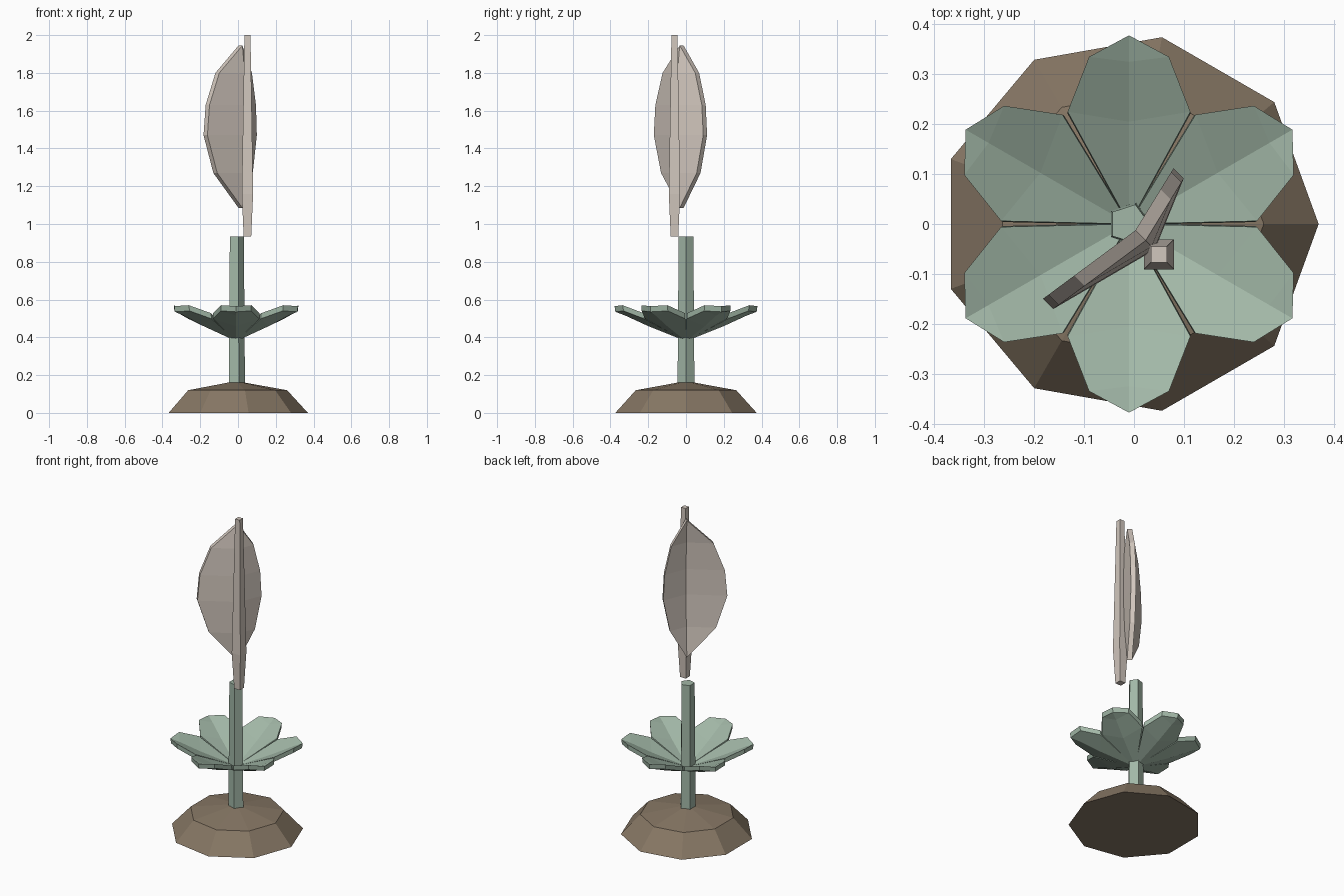
import bpy, math
from mathutils import Vector, Matrix

if "Cube" in bpy.data.objects:
    bpy.data.objects.remove(bpy.data.objects["Cube"])


def material(name, rgb):
    m = bpy.data.materials.new(name)
    m.diffuse_color = (*rgb, 1)
    m.use_nodes = True
    m.node_tree.nodes["Principled BSDF"].inputs["Base Color"].default_value = m.diffuse_color
    return m


EARTH = material("earth_brown", (0.24, 0.184, 0.128))
GREEN = material("sage_green", (0.36, 0.475, 0.385))
CREAM = material("pale_cream", (0.64, 0.57, 0.51))
CX = -0.01  # axis of the plant


def make(name, verts, faces, mat):
    me = bpy.data.meshes.new(name)
    me.from_pydata([tuple(v) for v in verts], [], faces)
    me.materials.append(mat)
    ob = bpy.data.objects.new(name, me)
    bpy.context.collection.objects.link(ob)
    return ob


def lathe(name, profile, sides, centre, mat, turn=0.0):
    """Stack of regular polygon rings (radius, z), capped at both ends."""
    verts, faces = [], []
    for r, z in profile:
        for i in range(sides):
            a = turn + math.tau * i / sides
            verts.append((centre[0] + r * math.cos(a), centre[1] + r * math.sin(a), z))
    for k in range(len(profile) - 1):
        for i in range(sides):
            j = (i + 1) % sides
            faces.append((k * sides + i, k * sides + j, (k + 1) * sides + j, (k + 1) * sides + i))
    faces.append(tuple(reversed(range(sides))))
    faces.append(tuple(range((len(profile) - 1) * sides, len(profile) * sides)))
    return make(name, verts, faces, mat)


def blade(name, rows, offset, mat):
    """Folded closed sheet: rows of (left, rib, right); first and last are points."""
    top, index = [], []
    for row in rows:
        index.append([len(top) + min(i, len(row) - 1) for i in range(3)])
        top += [Vector(p) for p in row]
    n = len(top)
    faces = []

    def add(f):
        f = list(dict.fromkeys(f))
        if len(f) > 2:
            faces.append(f)

    for a, b in zip(index, index[1:]):
        for i in (0, 1):
            f = [a[i], a[i + 1], b[i + 1], b[i]]
            add(f)
            add([v + n for v in reversed(f)])
        add([a[0], b[0], b[0] + n, a[0] + n])      # left rim
        add([b[2], a[2], a[2] + n, b[2] + n])      # right rim
    return make(name, top + [v + Vector(offset) for v in top], faces, mat)


# Earth mound with a shallow peak
lathe("earth_mound", [(0.38, 0), (0.27, 0.12), (0.003, 0.168)], 9, (CX, 0), EARTH)

# Five sided stem
lathe("stem", [(0.047, 0.13), (0.041, 0.935)], 5, (CX, 0), GREEN)

# Whorl of six folded leaves
leaf_rows = [
    [(0.0, 0, 0.408)],
    [(0.225, 0.123, 0.528), (0.205, 0, 0.49), (0.225, -0.123, 0.528)],
    [(0.335, 0.08, 0.57), (0.325, 0, 0.545), (0.335, -0.08, 0.57)],
    [(0.378, 0, 0.565)],
]
for k in range(6):
    leaf = blade(f"leaf_{k + 1}", leaf_rows, (-0.004, 0, -0.03), GREEN)
    leaf.data.transform(Matrix.Translation((CX, 0, 0)) @ Matrix.Rotation(math.radians(30 + 60 * k), 4, 'Z'))

# Large upright petal, folded along its rib; t runs across, s through the thickness
ACROSS = Vector((1, 1, 0)).normalized()
THROUGH = Vector((-1, 1, 0)).normalized()


def at(t, s, z):
    return ACROSS * t + THROUGH * s + Vector((0, 0, z))


petal_rows = []
for z, f in ((1.085, 0), (1.27, 0.72), (1.47, 1.0), (1.63, 0.94), (1.80, 0.66), (1.945, 0)):
    edge, rib = -0.011 + 0.034 * f, -0.011 - 0.026 * f
    if f:
        petal_rows.append([at(-0.007 - 0.228 * f, edge, z), at(-0.007, rib, z), at(-0.007 + 0.142 * f, edge, z)])
    else:
        petal_rows.append([at(-0.007, rib, z)])
petal = blade("upright_petal", petal_rows, THROUGH * -0.029, CREAM)

# Slender square spike in front of the petal
R2 = math.sqrt(2)
lathe("spike", [(0.02 * R2, 0.935), (0.03 * R2, 1.16), (0.016 * R2, 2.0)], 4,
      (0.05, -0.061), CREAM, math.pi / 4)

# Consistent outward normals
import bmesh
for ob in bpy.context.collection.objects:
    bm = bmesh.new()
    bm.from_mesh(ob.data)
    bmesh.ops.recalc_face_normals(bm, faces=bm.faces)
    bm.to_mesh(ob.data)
    bm.free()
